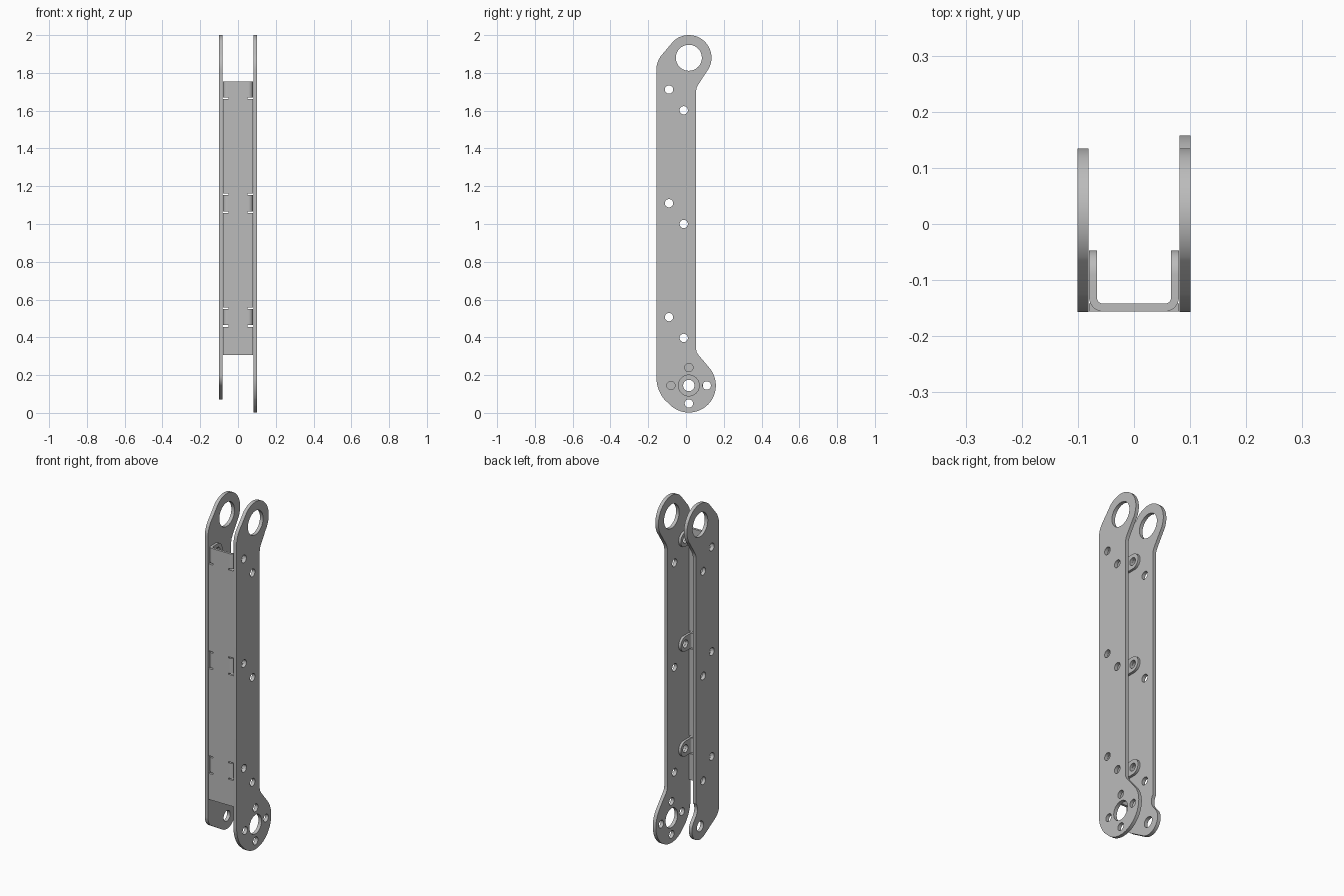
import bpy, bmesh
from math import radians, sin, cos
from mathutils import Matrix, Vector

cube = bpy.data.objects.get("Cube")
if cube:
    bpy.data.objects.remove(cube, do_unlink=True)

steel = bpy.data.materials.new("brushed_grey")
steel.use_nodes = True
GREY = (0.5, 0.5, 0.5, 1)
steel.diffuse_color = GREY
steel.node_tree.nodes["Principled BSDF"].inputs["Base Color"].default_value = GREY

# Sheet orientations: columns are the sheet's own right, up and thickness axes
X, Y, Z = Vector((1, 0, 0)), Vector((0, 1, 0)), Vector((0, 0, 1))
SIDE, FRONT, FLAT = (Y, Z, X), (X, Z, -Y), (X, Y, Z)


def arc(cx, cy, r, start, end, n=24):
    angles = [radians(start + (end - start) * i / n) for i in range(n + 1)]
    return [(cx + r * cos(a), cy + r * sin(a)) for a in angles]


def circle(cx, cy, r, n=40):
    return arc(cx, cy, r, 0, 360, n)[:-1]


def sheet(name, loops, thickness, axes, middle):
    """Cut a flat sheet from an outline and its holes."""
    curve = bpy.data.curves.new(name, 'CURVE')
    curve.dimensions, curve.fill_mode = '2D', 'BOTH'
    curve.extrude = thickness / 2
    for loop in loops:
        spline = curve.splines.new('POLY')
        spline.points.add(len(loop) - 1)
        for point, (u, v) in zip(spline.points, loop):
            point.co = (u, v, 0, 1)
        spline.use_cyclic_u = True
    helper = bpy.data.objects.new(name + "_profile", curve)
    bpy.context.collection.objects.link(helper)
    graph = bpy.context.evaluated_depsgraph_get()
    mesh = bpy.data.meshes.new_from_object(helper.evaluated_get(graph))
    bpy.data.objects.remove(helper, do_unlink=True)

    bm = bmesh.new()
    bm.from_mesh(mesh)
    bmesh.ops.remove_doubles(bm, verts=bm.verts, dist=0.0001)
    bmesh.ops.recalc_face_normals(bm, faces=bm.faces)
    bm.transform(Matrix.Translation(middle) @ Matrix(axes).transposed().to_4x4())
    bm.to_mesh(mesh)
    bm.free()
    mesh.materials.clear()
    mesh.materials.append(steel)
    obj = bpy.data.objects.new(name, mesh)
    bpy.context.collection.objects.link(obj)
    bpy.ops.object.select_all(action='DESELECT')
    obj.select_set(True)
    bpy.context.view_layer.objects.active = obj
    bpy.ops.object.shade_smooth_by_angle(angle=radians(30))
    return obj


# Side plates: shared upper end and bolt holes, different lower ends
PIVOT, LOW, BOLT = 0.015, 0.145, 0.022
TABS = (0.507, 1.11, 1.712)
upper_end = ([(0.053, 1.70), (0.056, 1.72), (0.065, 1.738)]
             + arc(PIVOT, 1.88, 0.12, -40, 132, 40)
             + arc(-0.03, 1.815, 0.127, 135, 180, 12))
shared_holes = [circle(PIVOT, 1.88, 0.069)]
for z in TABS:
    shared_holes += [circle(-0.09, z, BOLT), circle(-0.012, z - 0.11, BOLT)]

large_end = (arc(0.03, 0.19, 0.187, 180, 220, 12)
             + arc(PIVOT, LOW, 0.143, 228, 400, 40)
             + [(0.065, 0.308), (0.056, 0.322), (0.053, 0.34)])
hub_holes = [circle(PIVOT, LOW, 0.055)]
hub_holes += [circle(*p, BOLT) for p in arc(PIVOT, LOW, 0.095, 0, 270, 3)]
sheet("left_side_plate", [upper_end + large_end] + shared_holes + hub_holes,
      0.02, SIDE, (0.091, 0, 0))

small_end = (arc(-0.087, 0.2, 0.07, 180, 240, 12)
             + arc(PIVOT, LOW, 0.075, 240, 400, 32)
             + [(0.05, 0.22), (0.041, 0.24), (0.04, 0.258), (0.045, 0.278), (0.053, 0.29)])
sheet("right_side_plate", [upper_end + small_end, circle(PIVOT, LOW, 0.03)] + shared_holes,
      0.02, SIDE, (-0.091, 0, 0))

# Spacer web: relief slits either side of each folded tab
BOTTOM, TOP, EDGE = 0.306, 1.755, 0.08
HALF, SLIT, BEND, GAUGE, BACK = 0.043, 0.008, 0.025, 0.014, -0.156
right_edge = [(EDGE, BOTTOM)]
for z in TABS:
    a, b = z - HALF, z + HALF
    slit_in, root = EDGE - 0.03, EDGE - BEND
    right_edge += [(EDGE, a - SLIT), (slit_in, a - SLIT), (slit_in, a), (root, a)]
    if b < TOP - 0.01:
        right_edge += [(root, b), (slit_in, b), (slit_in, b + SLIT), (EDGE, b + SLIT)]
    else:
        right_edge += [(root, TOP)]
web = right_edge + [(-x, z) for x, z in reversed(right_edge)]
sheet("spacer_web", [web], GAUGE, FRONT, (0, BACK + GAUGE / 2, 0))

# Folded tabs: a rounded bend and a drilled ear, mirrored left and right
for side, s in (("left", 1), ("right", -1)):
    for place, z in zip(("lower", "middle", "upper"), TABS):
        cx, cy = EDGE - BEND, BACK + BEND
        bend = arc(cx, cy, BEND, -90, 0, 10) + arc(cx, cy, BEND - GAUGE, 0, -90, 10)
        sheet(f"{side}_{place}_tab_bend", [[(s * x, y) for x, y in bend]],
              2 * HALF, FLAT, (0, 0, z))
        ear = arc(-0.09, z, HALF, -90, 90) + [(cy, z + HALF), (cy, z - HALF)]
        sheet(f"{side}_{place}_tab_ear", [ear, circle(-0.09, z, BOLT)],
              GAUGE, SIDE, (s * (EDGE - GAUGE / 2), 0, 0))
